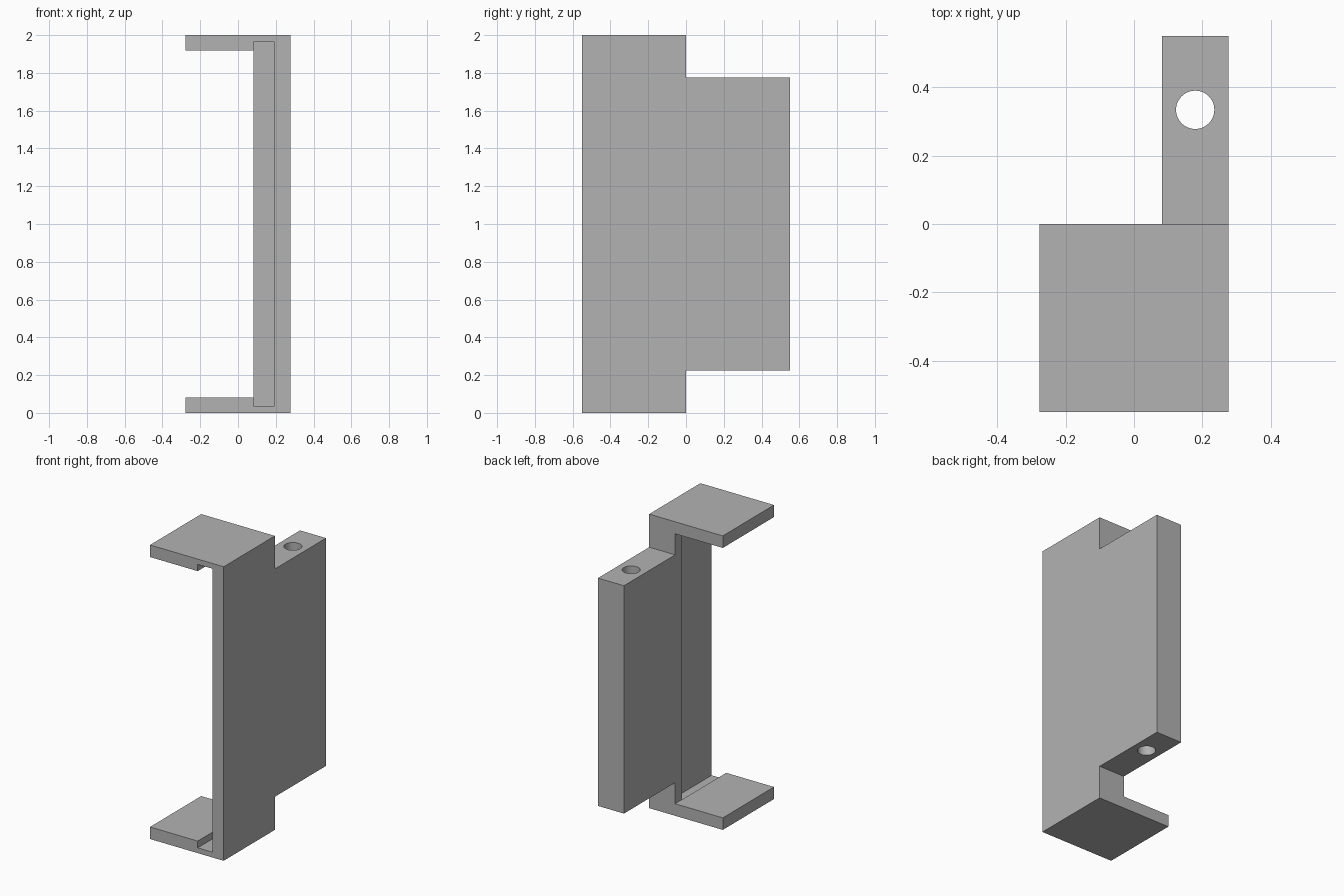
import bpy
import bmesh
from mathutils import Matrix

cube = bpy.data.objects.get("Cube")
if cube:
    bpy.data.objects.remove(cube, do_unlink=True)

# Single grey material
grey = bpy.data.materials.new("plain_grey")
grey.use_nodes = True
colour = (0.45, 0.45, 0.45, 1)
grey.diffuse_color = colour
grey.node_tree.nodes["Principled BSDF"].inputs["Base Color"].default_value = colour


def add_object(name, bm):
    mesh = bpy.data.meshes.new(name)
    bm.to_mesh(mesh)
    bm.free()
    mesh.materials.append(grey)
    obj = bpy.data.objects.new(name, mesh)
    bpy.context.collection.objects.link(obj)
    return obj


def box(name, x, y, z):
    bm = bmesh.new()
    spans = (x, y, z)
    centre = Matrix.Translation([(a + b) / 2 for a, b in spans])
    size = Matrix.Diagonal([b - a for a, b in spans] + [1])
    bmesh.ops.create_cube(bm, size=1, matrix=centre @ size)
    return add_object(name, bm)


def cut(target, cutter):
    mod = target.modifiers.new("cut", 'BOOLEAN')
    mod.operation = 'DIFFERENCE'
    mod.solver = 'EXACT'
    mod.object = cutter
    bpy.context.view_layer.objects.active = target
    bpy.ops.object.modifier_apply(modifier=mod.name)
    bpy.data.objects.remove(cutter, do_unlink=True)


W, D, H = 0.277, 0.55, 2.0     # half width, half depth, height
INNER, WEB = 0.082, 0.192      # inner face of rear block, inner face of web
FLANGE, LIP = 0.082, 0.036     # flange thickness, floor of groove
STEP = 0.225                   # rear block inset at top and bottom

bracket = box("channel_bracket", (-W, W), (-D, D), (0, H))

# Space between the flanges, and beside the rear block
cut(bracket, box("channel_cutter", (-1, INNER), (-1, 1), (FLANGE, H - FLANGE)))
cut(bracket, box("side_cutter", (-1, INNER), (0, 1), (-1, 3)))

# Steps above and below the rear block
cut(bracket, box("lower_step_cutter", (-1, 1), (0, 1), (-1, STEP)))
cut(bracket, box("upper_step_cutter", (-1, 1), (0, 1), (H - STEP, 3)))

# Slot behind the web, running into both flanges
cut(bracket, box("slot_cutter", (INNER, WEB), (-1, -0.073), (LIP, H - LIP)))

# Vertical pin hole through the rear block
bm = bmesh.new()
bmesh.ops.create_cone(bm, cap_ends=True, segments=48, radius1=0.056,
                      radius2=0.056, depth=3,
                      matrix=Matrix.Translation((0.179, 0.334, 1)))
cut(bracket, add_object("pin_hole_cutter", bm))

# Smooth hole wall, sharp edges elsewhere
bracket.select_set(True)
bpy.context.view_layer.objects.active = bracket
bpy.ops.object.shade_smooth_by_angle()
